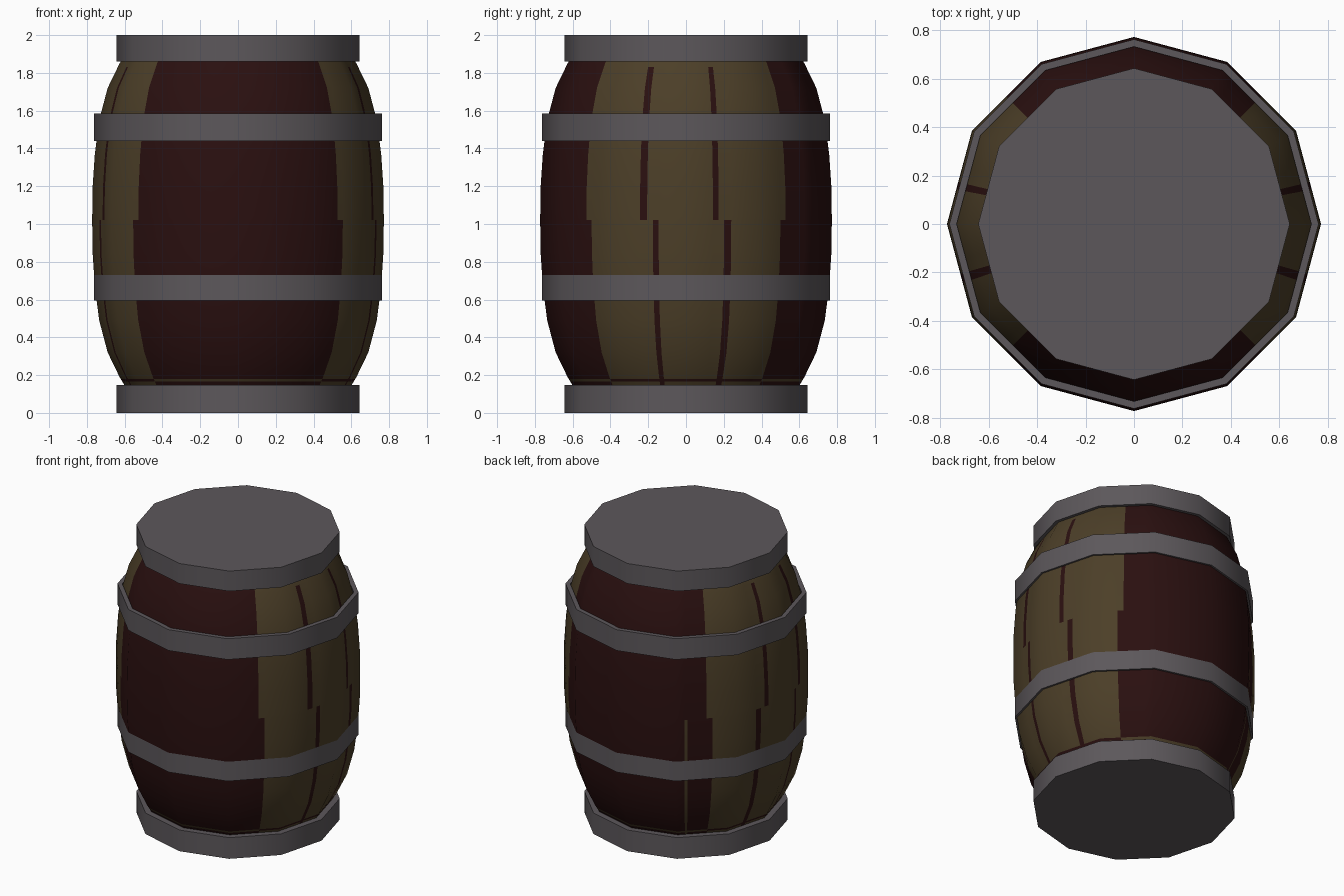
import bpy, bmesh, math

if "Cube" in bpy.data.objects:
    bpy.data.objects.remove(bpy.data.objects["Cube"])

SIDES = 12
STEP = 2 * math.pi / SIDES


def material(name, rgb):
    m = bpy.data.materials.new(name)
    m.diffuse_color = (*rgb, 1)
    m.use_nodes = True
    m.node_tree.nodes["Principled BSDF"].inputs["Base Color"].default_value = m.diffuse_color
    return m


metal = material("grey_metal", (0.108, 0.097, 0.105))
olive = material("olive_wood", (0.072, 0.049, 0.021))
dark = material("dark_red_wood", (0.023, 0.005, 0.005))


def finish(bm, name, mats):
    bmesh.ops.recalc_face_normals(bm, faces=bm.faces)
    me = bpy.data.meshes.new(name)
    bm.to_mesh(me)
    bm.free()
    for m in mats:
        me.materials.append(m)
    ob = bpy.data.objects.new(name, me)
    bpy.context.collection.objects.link(ob)
    bpy.ops.object.select_all(action='DESELECT')
    ob.select_set(True)
    bpy.context.view_layer.objects.active = ob
    bpy.ops.object.shade_smooth_by_angle(angle=math.radians(40))
    return ob


def chord_point(r, a, z):
    """Point at angle a on a 12-sided ring whose corners have radius r."""
    off = a % STEP - STEP / 2
    d = r * math.cos(STEP / 2) / math.cos(off)
    return d * math.cos(a), d * math.sin(a), z


def ring(bm, r, z):
    return [bm.verts.new((r * math.cos(i * STEP), r * math.sin(i * STEP), z)) for i in range(SIDES)]


def bridge(bm, a, b):
    n = len(a)
    return [bm.faces.new((a[i], a[(i + 1) % n], b[(i + 1) % n], b[i])) for i in range(n)]


# End caps: solid 12-sided discs
def cap(name, z0, z1):
    bm = bmesh.new()
    a, b = ring(bm, 0.643, z0), ring(bm, 0.643, z1)
    bridge(bm, a, b)
    bm.faces.new(a)
    bm.faces.new(b)
    finish(bm, name, [metal])


# Hoops: straight bands with thickness
def hoop(name, z0, z1):
    bm = bmesh.new()
    loops = [ring(bm, r, z) for r, z in ((0.762, z0), (0.762, z1), (0.732, z1), (0.732, z0))]
    for i in range(4):
        bridge(bm, loops[i], loops[(i + 1) % 4])
    finish(bm, name, [metal])


cap("bottom_cap", 0, 0.147)
cap("top_cap", 1.86, 2)
hoop("lower_hoop", 0.595, 0.737)
hoop("upper_hoop", 1.44, 1.585)

# Barrel body: bulging profile, symmetric about the middle
MID = 1.02
half = [(0.90, 0.585), (0.83, 0.627), (0.70, 0.69), (0.53, 0.735), (0.35, 0.758), (0.17, 0.770)]
profile = [(MID - d, r) for d, r in half] + [(MID, 0.772)] + [(MID + d, r) for d, r in reversed(half)]


def radius(z):
    for (z0, r0), (z1, r1) in zip(profile, profile[1:]):
        if z <= z1 + 1e-9:
            return r0 + (r1 - r0) * (z - z0) / (z1 - z0)
    return profile[-1][1]


levels = sorted([z for z, r in profile] + [0.165, 0.18, 1.04, 1.83])

# Plank gaps as (angle, half width) on each side, above and below the middle
upper_gaps = [(-17.5, 1.5), (12.2, 1.2)]
lower_gaps = [(-12.4, 1.2), (17.2, 1.5)]
cuts = [42, 45, -42, -45, 54.3, 55.7]
for c, w in upper_gaps + lower_gaps:
    cuts += [c - w, c + w]
angles = {i * 30.0 for i in range(SIDES)}
for c in cuts:
    angles |= {round(c % 360, 3), round((180 - c) % 360, 3)}
angles = sorted(angles)


def body_colour(x, y, z):
    phi = math.degrees(math.atan2(y, abs(x)))
    upper = z > MID
    is_dark = abs(phi) > (45 if upper else 42)
    if not is_dark:
        is_dark = any(abs(phi - c) < w for c, w in (upper_gaps if upper else lower_gaps)) and z < 1.83
    elif not upper and x < 0 and 54.3 < phi < 55.7:
        is_dark = False                       # thin pale plank edge on the back
    if 0.165 < z < 0.18:                      # worn strip above the bottom cap
        is_dark = abs(phi) < 42
    return 1 if is_dark else 0


bm = bmesh.new()
rows = [[bm.verts.new(chord_point(radius(z), math.radians(a) + 1e-7, z)) for a in angles] for z in levels]
for lo, hi in zip(rows, rows[1:]):
    for f in bridge(bm, lo, hi):
        f.material_index = body_colour(*f.calc_center_median())
bm.faces.new(rows[0])
bm.faces.new(rows[-1])
finish(bm, "barrel_body", [olive, dark])
